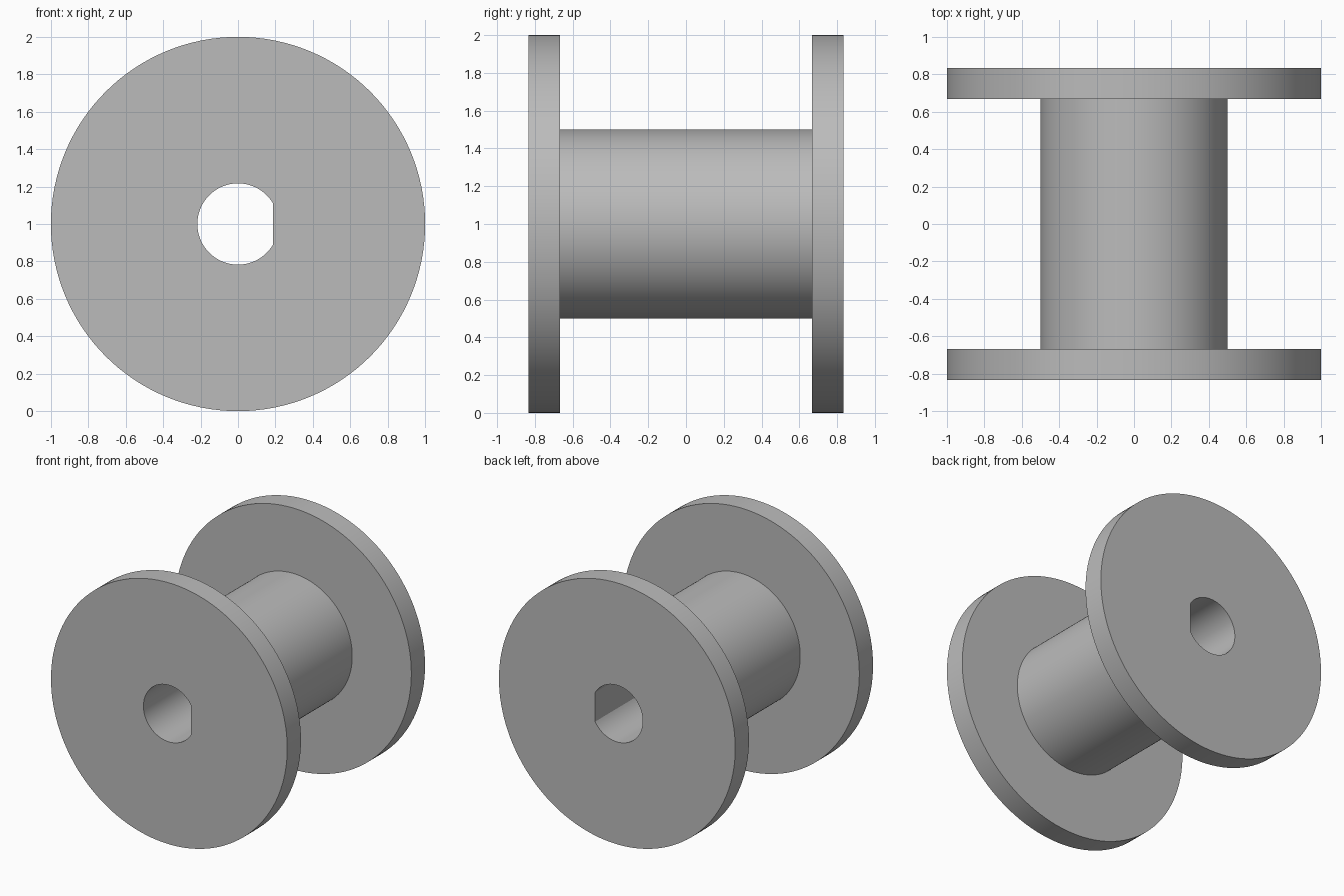
import bpy, bmesh, math

if "Cube" in bpy.data.objects:
    bpy.data.objects.remove(bpy.data.objects["Cube"], do_unlink=True)

SIDES = 128
STEP = math.tau / SIDES
CENTRE_Z = 1.0
FLANGE_R, HUB_R, BORE_R = 1.0, 0.5, 0.217
END_Y, INNER_Y = 0.833, 0.667
FLAT_ANGLE = 11 * STEP          # half angle of the flat in the bore
FLAT_X = BORE_R * math.cos(FLAT_ANGLE)

grey = bpy.data.materials.new("plain grey")
grey.use_nodes = True
colour = (0.5, 0.5, 0.5, 1)
grey.diffuse_color = colour
grey.node_tree.nodes["Principled BSDF"].inputs["Base Color"].default_value = colour


def bore_radius(angle):
    """Radius of the D-shaped bore at an angle from +x."""
    a = math.remainder(angle, math.tau)
    return FLAT_X / math.cos(a) if abs(a) < FLAT_ANGLE else BORE_R


def ring(bm, y, radius):
    verts = []
    for i in range(SIDES):
        a = i * STEP
        r = radius(a) if callable(radius) else radius
        verts.append(bm.verts.new((r * math.cos(a), y, CENTRE_Z + r * math.sin(a))))
    return verts


# Spool section: front flange, hub, back flange, then back through the bore
section = [
    (-END_Y, FLANGE_R), (-INNER_Y, FLANGE_R),
    (-INNER_Y, HUB_R), (INNER_Y, HUB_R),
    (INNER_Y, FLANGE_R), (END_Y, FLANGE_R),
    (END_Y, bore_radius), (-END_Y, bore_radius),
]
bm = bmesh.new()
rings = [ring(bm, y, r) for y, r in section]
for a, b in zip(rings, rings[1:] + rings[:1]):
    for i in range(SIDES):
        j = (i + 1) % SIDES
        bm.faces.new((a[i], a[j], b[j], b[i]))
bmesh.ops.recalc_face_normals(bm, faces=bm.faces)

mesh = bpy.data.meshes.new("spool")
bm.to_mesh(mesh)
bm.free()
mesh.materials.append(grey)
spool = bpy.data.objects.new("spool", mesh)
bpy.context.collection.objects.link(spool)

# Smooth round walls, crisp rims and bore corners
bpy.ops.object.select_all(action="DESELECT")
spool.select_set(True)
bpy.context.view_layer.objects.active = spool
bpy.ops.object.shade_smooth_by_angle(angle=math.radians(12))
